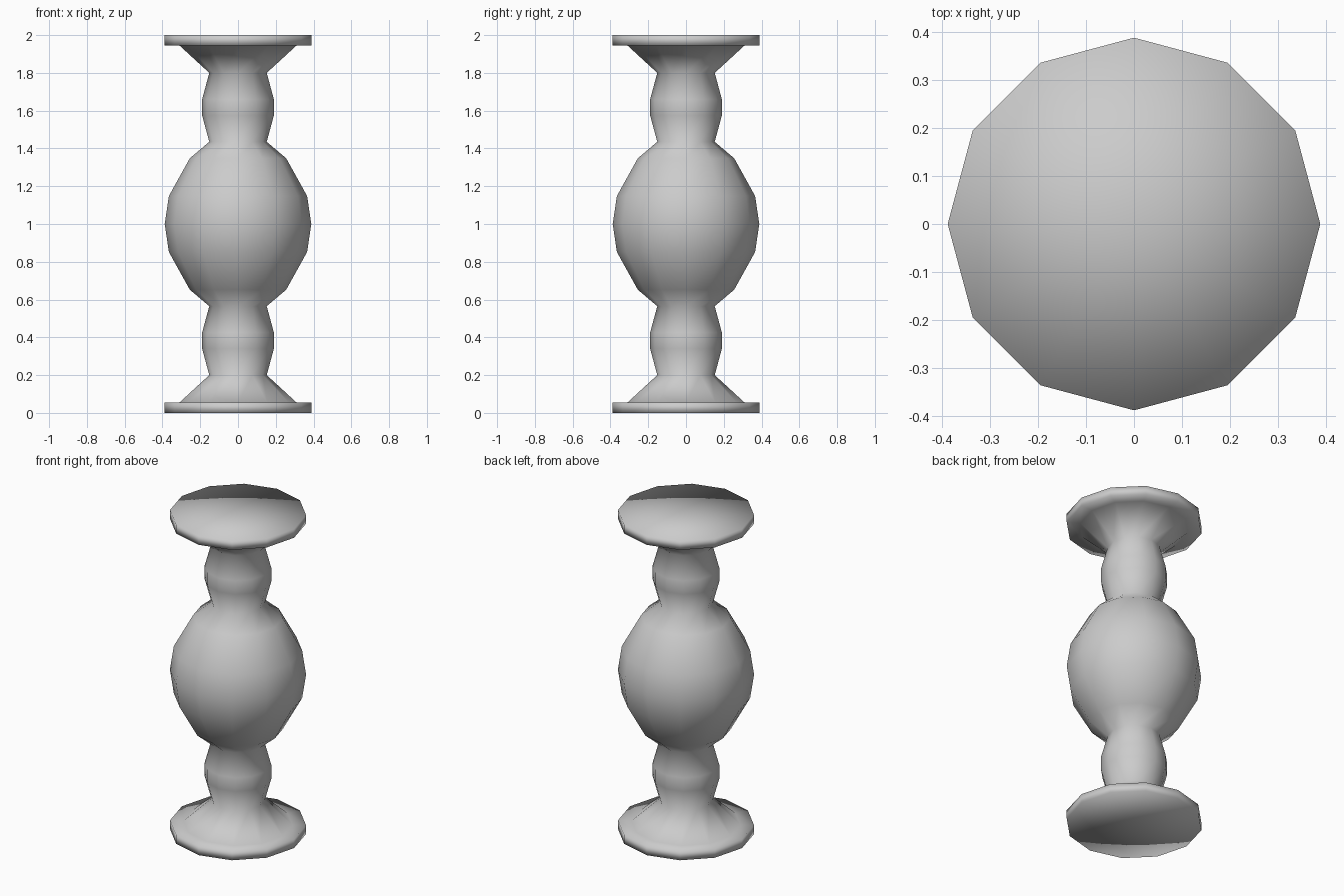
import bpy, bmesh
from math import cos, sin, pi

if "Cube" in bpy.data.objects:
    bpy.data.objects.remove(bpy.data.objects["Cube"])

SIDES = 12

# Lower half of the turned profile (radius, height), up to the widest point
half = [(0.388, 0.0), (0.388, 0.055), (0.31, 0.055), (0.152, 0.2),
        (0.19, 0.34), (0.19, 0.425), (0.152, 0.565),
        (0.255, 0.652), (0.366, 0.852)]
profile = half + [(0.388, 1.0)] + [(r, 2 - z) for r, z in reversed(half)]

bm = bmesh.new()
rings = [[bm.verts.new((r * cos(2 * pi * i / SIDES), r * sin(2 * pi * i / SIDES), z))
          for i in range(SIDES)] for r, z in profile]

# Turned side walls
for a, b in zip(rings, rings[1:]):
    for i in range(SIDES):
        j = (i + 1) % SIDES
        bm.faces.new((a[i], a[j], b[j], b[i]))

# Flat end caps as triangle fans
bottom, top = bm.verts.new((0, 0, 0)), bm.verts.new((0, 0, 2))
for i in range(SIDES):
    j = (i + 1) % SIDES
    bm.faces.new((bottom, rings[0][j], rings[0][i]))
    bm.faces.new((top, rings[-1][i], rings[-1][j]))

for f in bm.faces:
    f.smooth = True
bmesh.ops.recalc_face_normals(bm, faces=bm.faces)
mesh = bpy.data.meshes.new("baluster")
bm.to_mesh(mesh)
bm.free()
bpy.context.collection.objects.link(bpy.data.objects.new("baluster", mesh))
